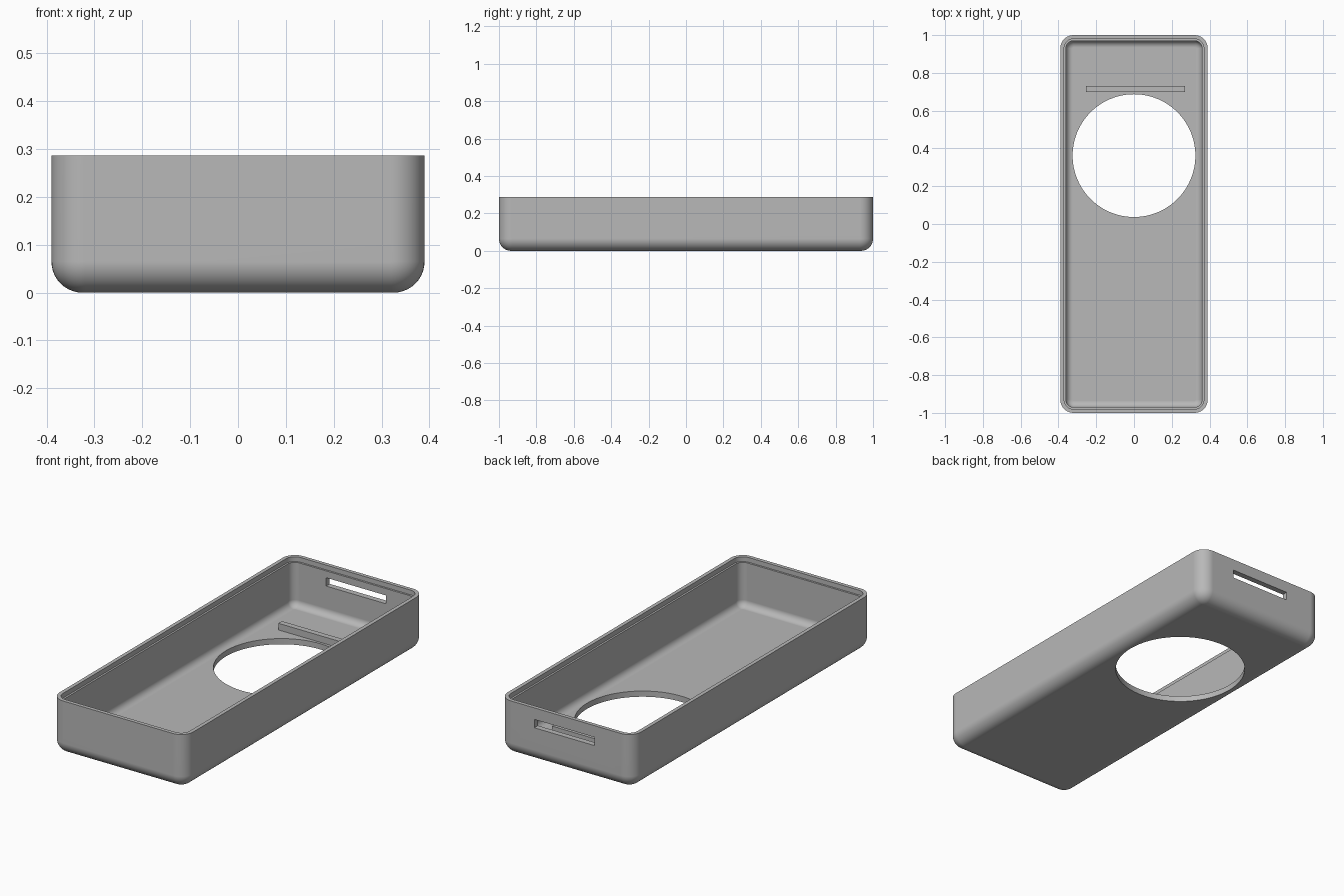
import bpy, bmesh
from math import sin, cos, pi, radians

if "Cube" in bpy.data.objects:
    bpy.data.objects.remove(bpy.data.objects["Cube"])

HALF_X, HALF_Y, TOP = 0.39, 1.0, 0.287
CORNER, FILLET = 0.07, 0.065      # vertical corners, bottom edge
WALL, LIP, LIP_DEPTH = 0.03, 0.02, 0.025
STEPS = 10

grey = bpy.data.materials.new("plastic_grey")
grey.use_nodes = True
grey.diffuse_color = (0.48, 0.48, 0.48, 1)
grey.node_tree.nodes["Principled BSDF"].inputs["Base Color"].default_value = grey.diffuse_color


def finish(name, bm):
    bmesh.ops.recalc_face_normals(bm, faces=bm.faces)
    mesh = bpy.data.meshes.new(name)
    bm.to_mesh(mesh)
    bm.free()
    mesh.materials.append(grey)
    obj = bpy.data.objects.new(name, mesh)
    bpy.context.collection.objects.link(obj)
    return obj


def box(name, low, high):
    bm = bmesh.new()
    bmesh.ops.create_cube(bm, size=1)
    for v in bm.verts:
        v.co = [a + (c + 0.5) * (b - a) for a, b, c in zip(low, high, v.co)]
    return finish(name, bm)


def rounded_ring(bm, inset, z):
    """Rounded rectangle of vertices, shrunk inwards by inset."""
    r = CORNER - inset
    ring = []
    for q, (sx, sy) in enumerate([(1, 1), (-1, 1), (-1, -1), (1, -1)]):
        for i in range(STEPS + 1):
            a = (q + i / STEPS) * pi / 2
            ring.append(bm.verts.new((sx * (HALF_X - CORNER) + r * cos(a),
                                      sy * (HALF_Y - CORNER) + r * sin(a), z)))
    return ring


def select(obj):
    bpy.ops.object.select_all(action='DESELECT')
    obj.select_set(True)
    bpy.context.view_layer.objects.active = obj


def cut(target, cutter):
    select(target)
    mod = target.modifiers.new("cut", 'BOOLEAN')
    mod.operation, mod.solver, mod.object = 'DIFFERENCE', 'EXACT', cutter
    bpy.ops.object.modifier_apply(modifier=mod.name)
    bpy.data.objects.remove(cutter)


# Tray wall profile: up the outside, over the stepped rim, down the inside
angles = [i / STEPS * pi / 2 for i in range(STEPS + 1)]
inner = FILLET - WALL
profile = [(FILLET * (1 - sin(a)), FILLET * (1 - cos(a))) for a in angles]
profile += [(0, TOP), (LIP, TOP), (LIP, TOP - LIP_DEPTH), (WALL, TOP - LIP_DEPTH)]
profile += [(WALL + inner * (1 - cos(a)), WALL + inner * (1 - sin(a))) for a in angles]

bm = bmesh.new()
rings = [rounded_ring(bm, inset, z) for inset, z in profile]
for lower, upper in zip(rings, rings[1:]):
    for i in range(len(lower)):
        j = (i + 1) % len(lower)
        bm.faces.new((lower[i], lower[j], upper[j], upper[i]))
bm.faces.new(rings[0])
bm.faces.new(rings[-1])
tray = finish("tray", bm)

# Round opening in the floor
bm = bmesh.new()
bmesh.ops.create_cone(bm, cap_ends=True, segments=96, radius1=0.325, radius2=0.325, depth=0.3)
bmesh.ops.translate(bm, verts=bm.verts, vec=(0, 0.362, 0))
cut(tray, finish("hole_cutter", bm))

# Slot through the back wall
cut(tray, box("slot_cutter", (-0.165, 0.9, 0.182), (0.185, 1.1, 0.226)))

# Smooth rounded walls with crisp rim and openings
select(tray)
bpy.ops.object.shade_smooth_by_angle(angle=radians(30))
normals = tray.modifiers.new("flat_face_normals", 'WEIGHTED_NORMAL')
normals.keep_sharp = True

# Low rib standing on the floor behind the opening
box("floor_rib", (-0.255, 0.7, 0.02), (0.27, 0.73, 0.065))
